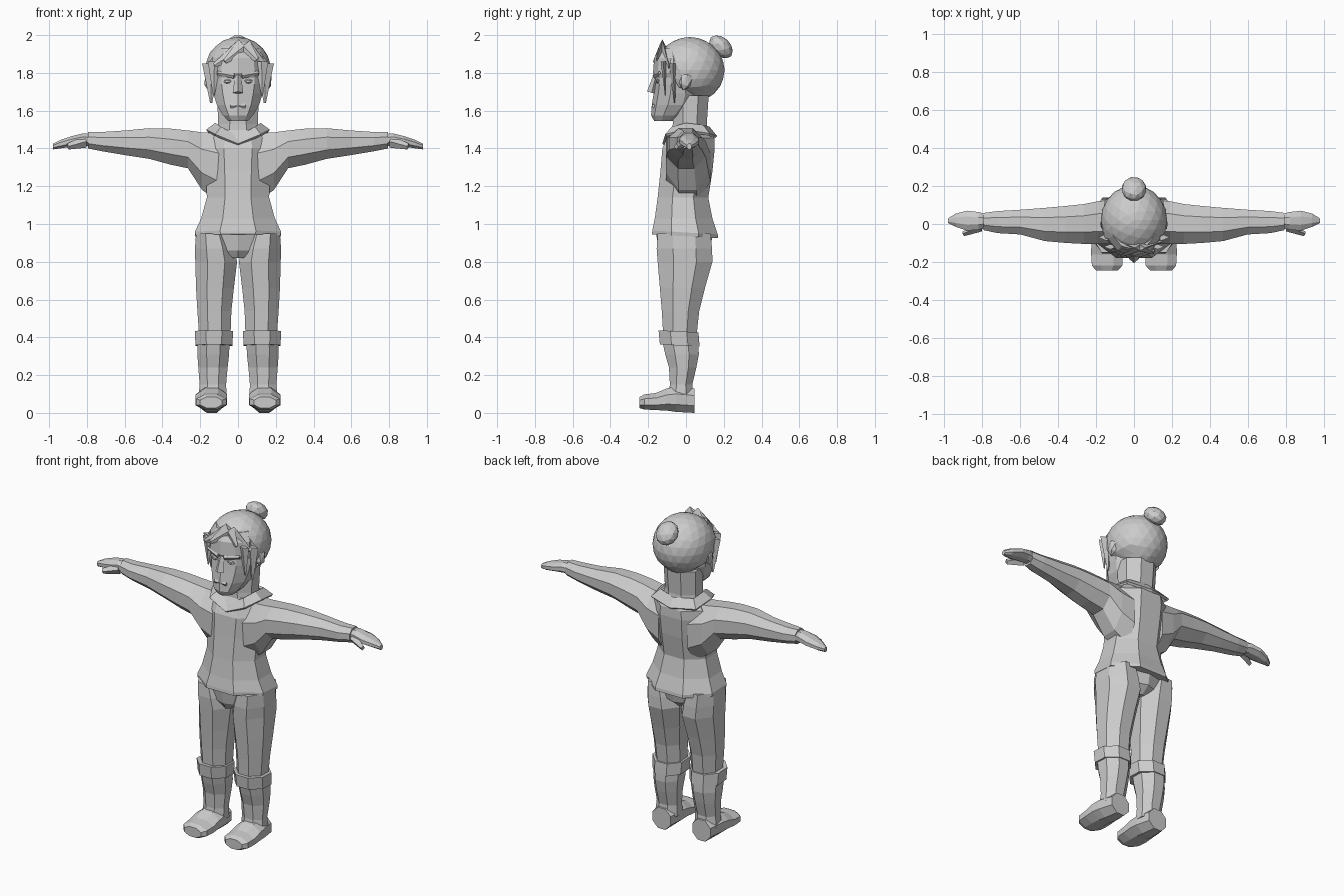
import bpy, bmesh, math
from mathutils import Vector, Matrix

grey = bpy.data.materials.new("light_grey")
grey.diffuse_color = (0.6, 0.6, 0.6, 1)


def finish(name, bm):
    bmesh.ops.recalc_face_normals(bm, faces=bm.faces)
    me = bpy.data.meshes.new(name)
    bm.to_mesh(me)
    bm.free()
    me.materials.append(grey)
    ob = bpy.data.objects.new(name, me)
    bpy.context.collection.objects.link(ob)
    return ob


def loft(name, axis, rings, n=8, side=1, tilt=None):
    """Rings are (position, a0, a1, b0, b1): extents on the two other axes in xyz order."""
    bm = bmesh.new()
    loops = []
    k = 1 / math.cos(math.pi / n)
    for p, a0, a1, b0, b1 in rings:
        loop = []
        for i in range(n):
            t = 2 * math.pi * (i + 0.5) / n
            c = [(a0 + a1) / 2 + (a1 - a0) / 2 * math.cos(t) * k,
                 (b0 + b1) / 2 + (b1 - b0) / 2 * math.sin(t) * k]
            c.insert(axis, p)
            if tilt:
                c[2] += tilt(*c)
            loop.append(bm.verts.new((c[0] * side, c[1], c[2])))
        loops.append(loop)
    for lo, hi in zip(loops, loops[1:]):
        for i in range(n):
            j = (i + 1) % n
            bm.faces.new((lo[i], lo[j], hi[j], hi[i]))
    bm.faces.new(loops[0])
    bm.faces.new(loops[-1])
    return finish(name, bm)


def blob(name, center, radii, sub=2, rot=0, shape=None):
    """Faceted ellipsoid, optionally reshaped vertex by vertex."""
    bm = bmesh.new()
    bmesh.ops.create_icosphere(bm, subdivisions=sub, radius=1)
    m = Matrix.Translation(center) @ Matrix.Rotation(rot, 4, 'X') @ Matrix.Diagonal((*radii, 1))
    bmesh.ops.transform(bm, matrix=m, verts=bm.verts)
    if shape:
        for v in bm.verts:
            shape(v.co)
    return finish(name, bm)


def strand(name, a, b, ra, rb, flat=0.4):
    """Tapered four-sided lock running from a to b."""
    a, b = Vector(a), Vector(b)
    bm = bmesh.new()
    bmesh.ops.create_cone(bm, cap_ends=True, segments=4, radius1=ra, radius2=rb, depth=(b - a).length)
    d = (b - a).normalized()
    out = Vector((0, -1, 0)) if abs(d.y) < 0.8 else Vector((1, 0, 0))
    u = d.cross(out).normalized()
    w = u.cross(d)
    rot = Matrix((u, w * flat, d)).transposed().to_4x4()
    bmesh.ops.transform(bm, matrix=Matrix.Translation((a + b) / 2) @ rot, verts=bm.verts)
    return finish(name, bm)


# Tunic body: flared hem, narrow waist, square chest
loft("tunic", 2, [
    (0.935, -0.225, 0.225, -0.18, 0.17), (0.955, -0.228, 0.228, -0.178, 0.168),
    (1.03, -0.195, 0.195, -0.165, 0.14), (1.14, -0.165, 0.165, -0.15, 0.118),
    (1.28, -0.17, 0.17, -0.135, 0.14), (1.40, -0.18, 0.18, -0.125, 0.152),
    (1.455, -0.17, 0.17, -0.10, 0.15), (1.50, -0.12, 0.12, -0.07, 0.12)], 8,
    tilt=lambda x, y, z: -0.06 * y if z < 1.0 else 0)

# Collar: folded band with a V at the front
bm = bmesh.new()
half = [((0, -0.085, 1.465), (0, -0.125, 1.425)), ((0.09, -0.075, 1.515), (0.12, -0.11, 1.475)),
        ((0.12, 0.0, 1.535), (0.168, -0.01, 1.50)), ((0.115, 0.09, 1.525), (0.155, 0.125, 1.48)),
        ((0, 0.125, 1.515), (0, 0.165, 1.465))]
pts = half + [tuple((-p[0], p[1], p[2]) for p in pr) for pr in half[-2:0:-1]]
vs = [[bm.verts.new(p) for p in pr] for pr in pts]
for i in range(len(vs)):
    j = (i + 1) % len(vs)
    bm.faces.new((vs[i][0], vs[j][0], vs[j][1], vs[i][1]))
sol = finish("collar", bm).modifiers.new("thickness", 'SOLIDIFY')
sol.thickness = 0.015

# Pelvis between the legs
loft("pelvis", 2, [(0.82, -0.04, 0.04, -0.12, 0.07), (0.86, -0.12, 0.12, -0.14, 0.12),
                   (0.95, -0.21, 0.21, -0.15, 0.135)], 10)

for s, tag in ((1, "left"), (-1, "right")):
    # Sleeve from chest to wrist
    loft(tag + "_sleeve", 0, [
        (0.10, -0.105, 0.13, 1.12, 1.48), (0.19, -0.105, 0.12, 1.18, 1.485),
        (0.265, -0.105, 0.105, 1.295, 1.495), (0.36, -0.10, 0.095, 1.315, 1.505),
        (0.47, -0.09, 0.085, 1.345, 1.507), (0.60, -0.055, 0.075, 1.365, 1.495),
        (0.72, -0.048, 0.068, 1.385, 1.487), (0.795, -0.032, 0.058, 1.40, 1.488)], 8, s)
    # Hand with thumb
    loft(tag + "_hand", 0, [
        (0.77, -0.02, 0.05, 1.41, 1.475), (0.82, -0.03, 0.063, 1.415, 1.48),
        (0.88, -0.035, 0.07, 1.41, 1.465), (0.94, -0.015, 0.055, 1.40, 1.445),
        (0.98, 0.005, 0.03, 1.395, 1.425)], 8, s)
    strand(tag + "_thumb", (s * 0.81, -0.015, 1.435), (s * 0.90, -0.052, 1.41), 0.032, 0.016, 0.8)
    # Trouser leg
    loft(tag + "_trouser_leg", 2, [
        (0.40, 0.04, 0.205, -0.12, 0.055), (0.54, 0.035, 0.215, -0.128, 0.07),
        (0.66, 0.022, 0.222, -0.138, 0.10), (0.80, 0.005, 0.226, -0.15, 0.14),
        (0.87, 0.02, 0.228, -0.155, 0.138), (0.95, 0.05, 0.222, -0.15, 0.13)], 8, s)
    # Boot: turned cuff, shaft, foot
    loft(tag + "_boot_cuff", 2, [
        (0.355, 0.03, 0.225, -0.138, 0.072), (0.43, 0.026, 0.228, -0.145, 0.066)], 8, s,
        tilt=lambda x, y, z: -0.05 * y)
    loft(tag + "_boot_shaft", 2, [
        (0.08, 0.06, 0.21, -0.095, 0.04), (0.15, 0.063, 0.203, -0.085, 0.033),
        (0.24, 0.055, 0.21, -0.09, 0.055), (0.31, 0.047, 0.215, -0.11, 0.068),
        (0.38, 0.045, 0.215, -0.125, 0.065)], 8, s)
    loft(tag + "_foot", 1, [
        (0.045, 0.075, 0.20, 0.0, 0.13), (-0.05, 0.06, 0.22, 0.005, 0.14),
        (-0.10, 0.058, 0.225, 0.012, 0.13), (-0.16, 0.058, 0.226, 0.015, 0.105),
        (-0.22, 0.062, 0.222, 0.018, 0.098), (-0.245, 0.085, 0.20, 0.025, 0.085)], 8, s)
    # Ear, side lock, eye and brow
    blob(tag + "_ear", (s * 0.158, 0.0, 1.76), (0.022, 0.036, 0.055), 1, -0.3)
    strand(tag + "_side_lock", (s * 0.145, -0.07, 1.85), (s * 0.142, -0.06, 1.64), 0.045, 0.006)
    strand(tag + "_temple_lock", (s * 0.125, -0.12, 1.86), (s * 0.128, -0.11, 1.68), 0.035, 0.004)
    strand(tag + "_brow", (s * 0.02, -0.166, 1.785), (s * 0.11, -0.14, 1.80), 0.016, 0.010, 0.7)
    blob(tag + "_eye", (s * 0.055, -0.148, 1.755), (0.026, 0.012, 0.012), 1)

# Neck, face and nose
loft("neck", 2, [(1.45, -0.12, 0.12, -0.075, 0.12), (1.53, -0.105, 0.105, -0.07, 0.11),
                 (1.68, -0.11, 0.11, -0.07, 0.12)], 8)
loft("face", 2, [
    (1.545, -0.05, 0.05, -0.165, -0.06), (1.575, -0.08, 0.08, -0.18, 0.0),
    (1.63, -0.112, 0.112, -0.175, 0.06), (1.69, -0.13, 0.13, -0.165, 0.08),
    (1.74, -0.14, 0.14, -0.158, 0.08), (1.775, -0.14, 0.14, -0.155, 0.08),
    (1.80, -0.142, 0.142, -0.168, 0.08), (1.88, -0.135, 0.135, -0.162, 0.08),
    (1.93, -0.11, 0.11, -0.13, 0.08)], 10)
strand("nose", (0, -0.155, 1.80), (0, -0.182, 1.695), 0.014, 0.028, 0.9)
strand("mouth", (-0.04, -0.172, 1.625), (0.04, -0.172, 1.625), 0.012, 0.012, 0.7)


# Hair cap: pulled back from the face, narrowing to the nape
def hairline(co):
    if co.z < 1.88 and co.y < -0.06:
        co.y = -0.06 - 0.3 * max(0, co.z - 1.80)
    if co.z < 1.72:
        co.x *= 0.85
        co.z = max(co.z, 1.655)


blob("hair_cap", (0, 0.02, 1.815), (0.175, 0.185, 0.175), 3, 0, hairline)

# Swept fringe from an off-centre parting
part = (0.03, -0.125, 1.94)
for i, (x, y, z) in enumerate([(-0.155, -0.07, 1.82), (-0.125, -0.145, 1.84), (-0.07, -0.17, 1.86),
                               (0.10, -0.155, 1.87), (0.15, -0.09, 1.83)]):
    strand(f"fringe_{i + 1}", part, (x, y, z), 0.045, 0.012)

# Bun tilted on the crown
blob("hair_bun", (0, 0.185, 1.938), (0.066, 0.074, 0.05), 2, -0.75)
